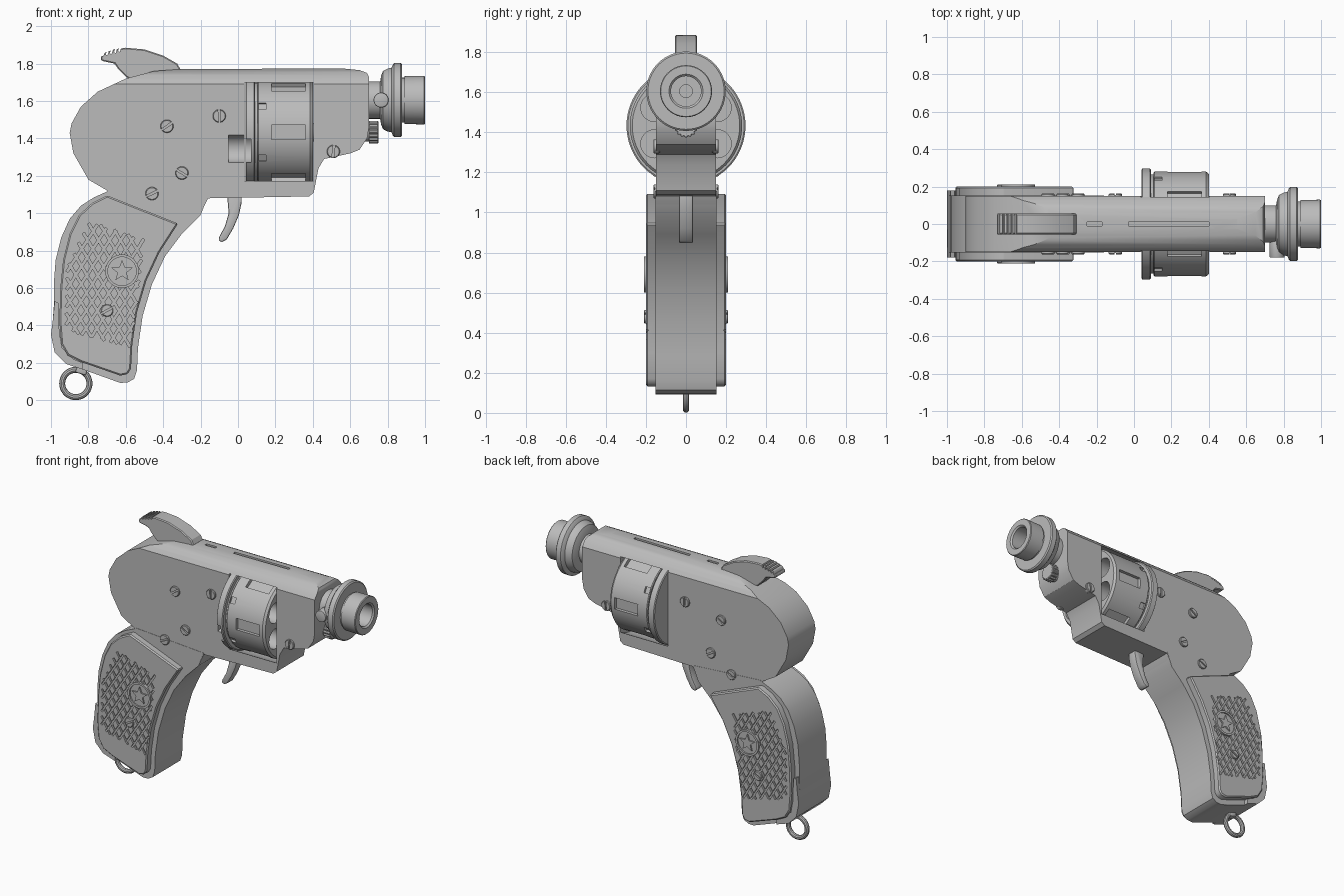
import bpy, bmesh, math
from mathutils import Vector

cube = bpy.data.objects.get("Cube")
if cube:
    bpy.data.objects.remove(cube, do_unlink=True)

metal = bpy.data.materials.new("plain grey")
metal.use_nodes = True
metal.diffuse_color = (0.5, 0.5, 0.5, 1)
metal.node_tree.nodes["Principled BSDF"].inputs["Base Color"].default_value = (0.5, 0.5, 0.5, 1)


def activate(obj):
    bpy.ops.object.select_all(action='DESELECT')
    obj.select_set(True)
    bpy.context.view_layer.objects.active = obj


def finish(name, bm):
    bmesh.ops.recalc_face_normals(bm, faces=bm.faces)
    mesh = bpy.data.meshes.new(name)
    bm.to_mesh(mesh)
    bm.free()
    mesh.materials.append(metal)
    obj = bpy.data.objects.new(name, mesh)
    bpy.context.collection.objects.link(obj)
    return obj


def prism(name, points, t0, t1, axis='y'):
    """Extrude an outline along y (points are x, z) or x (points are y, z)."""
    bm = bmesh.new()
    place = (lambda a, b, t: (a, t, b)) if axis == 'y' else (lambda a, b, t: (t, a, b))
    low, high = [[bm.verts.new(place(a, b, t)) for a, b in points] for t in (t0, t1)]
    bm.faces.new(low)
    bm.faces.new(high)
    n = len(points)
    for i in range(n):
        j = (i + 1) % n
        bm.faces.new((low[i], low[j], high[j], high[i]))
    return finish(name, bm)


def circle(a, b, r, n=32, inner=None):
    """Circle outline, or a star / gear when inner is given."""
    out = []
    for i in range(n):
        ang = math.pi / 2 + math.tau * i / n
        rad = inner if inner and i % 2 else r
        out.append((a + rad * math.cos(ang), b + rad * math.sin(ang)))
    return out


def bar(a, b, length, width, angle):
    """Rotated rectangle outline."""
    c, s = math.cos(angle), math.sin(angle)
    corners = [(-1, -1), (1, -1), (1, 1), (-1, 1)]
    return [(a + c * u * length / 2 - s * v * width / 2,
             b + s * u * length / 2 + c * v * width / 2) for u, v in corners]


def lathe(name, profile, z, n=48):
    """Turn a closed (x, radius) profile about the x axis at height z."""
    bm = bmesh.new()
    rings = [[bm.verts.new((x, r * math.cos(math.tau * i / n), z + r * math.sin(math.tau * i / n)))
              for i in range(n)] for x, r in profile]
    for a, b in zip(rings, rings[1:]):
        for i in range(n):
            j = (i + 1) % n
            bm.faces.new((a[i], a[j], b[j], b[i]))
    bm.faces.new(rings[0])
    bm.faces.new(rings[-1])
    return finish(name, bm)


def cut(target, cutters, operation='DIFFERENCE'):
    activate(cutters[0])
    if len(cutters) > 1:
        for c in cutters:
            c.select_set(True)
        bpy.ops.object.join()
    cutter = bpy.context.view_layer.objects.active
    cutter.hide_render = True
    activate(target)
    mod = target.modifiers.new("cut", 'BOOLEAN')
    mod.operation, mod.solver, mod.object = operation, 'EXACT', cutter
    bpy.ops.object.modifier_apply(modifier=mod.name)
    bpy.data.objects.remove(cutter, do_unlink=True)


def soften(obj, width, segments=2):
    activate(obj)
    mod = obj.modifiers.new("bevel", 'BEVEL')
    mod.width, mod.segments, mod.angle_limit = width, segments, math.radians(40)
    bpy.ops.object.modifier_apply(modifier=mod.name)


# Frame: side outline trimmed by a round-topped section
frame = prism("frame", [
    (0.70, 1.73), (0.69, 1.75), (0.65, 1.765), (0.55, 1.775), (-0.31, 1.77), (-0.45, 1.76),
    (-0.6, 1.72), (-0.75, 1.65), (-0.84, 1.57), (-0.89, 1.48), (-0.9, 1.43), (-0.88, 1.32),
    (-0.8, 1.18), (-0.68, 1.11), (-0.32, 0.96), (-0.25, 0.94), (-0.2, 1.0), (-0.16, 1.08),
    (0.38, 1.09), (0.405, 1.11), (0.43, 1.24), (0.46, 1.29), (0.6, 1.32), (0.65, 1.34),
    (0.69, 1.4), (0.70, 1.46)], -0.16, 0.16)
arc = [(0.173 * math.sin(a), 1.604 + 0.173 * math.cos(a))
       for a in [math.radians(60 - 10 * i) for i in range(13)]]
cut(frame, [prism("section", [(0.15, 0.8)] + arc + [(-0.15, 0.8)], -1, 1, 'x')], 'INTERSECT')
AXIS = 1.433
cut(frame, [prism("drum_space", circle(0, AXIS, 0.302, 64), 0.035, 0.405, 'x')])
cut(frame, [prism("loading_groove", circle(-0.165, 1.345, 0.075), -0.05, 0.06, 'x')])
cut(frame, [prism("sight_slot", bar(0.0, 1.78, 0.02, 0.04, 0), -0.03, 0.4, 'x'),
            prism("hammer_slot", bar(0.0, 1.78, 0.02, 0.04, 0), -0.25, -0.17, 'x')])

# Drum with chambers, side windows and notches
drum = lathe("drum", [(0.04, 0.29), (0.045, 0.297), (0.085, 0.297), (0.09, 0.29), (0.09, 0.265),
                      (0.105, 0.265), (0.105, 0.275), (0.11, 0.28), (0.385, 0.28), (0.4, 0.268)],
             AXIS, 72)
chambers, windows, notches = [], [], []
for k in range(6):
    a = math.tau * k / 6
    b = a + math.pi / 6
    chambers.append(prism("chamber", circle(0.18 * math.cos(b), AXIS + 0.18 * math.sin(b), 0.07),
                          0.15, 0.5, 'x'))
    windows.append(prism("window", bar(0.28 * math.cos(a), AXIS + 0.28 * math.sin(a), 0.05, 0.08, a),
                         0.18, 0.36, 'x'))
    notches.append(prism("notch", bar(0.28 * math.cos(b), AXIS + 0.28 * math.sin(b), 0.03, 0.04, b),
                         0.11, 0.15, 'x'))
for group in (chambers, windows, notches):
    cut(drum, group)
cut(drum, [prism("loading_groove", circle(-0.24, 1.345, 0.075), 0.0, 0.07, 'x')])
prism("drum_pin", circle(0, AXIS, 0.05), 0.38, 0.72, 'x')
soften(prism("pin_knob", circle(0, AXIS, 0.062, 32, 0.052), 0.70, 0.75, 'x'), 0.003, 1)

# Barrel with flared muzzle and stepped bore
Z = 1.605
lathe("barrel", [(0.66, 0.1), (0.76, 0.1), (0.765, 0.13), (0.775, 0.155), (0.80, 0.168),
                 (0.82, 0.172), (0.828, 0.19), (0.835, 0.198), (0.87, 0.198), (0.877, 0.19),
                 (0.877, 0.12), (0.89, 0.12), (0.89, 0.128), (0.995, 0.13), (1.0, 0.126),
                 (1.0, 0.085), (0.99, 0.075), (0.88, 0.075), (0.88, 0.032), (0.8, 0.032)], Z, 56)
soften(prism("barrel_button", circle(0.765, Z, 0.04), -0.18, -0.08), 0.006)

# Hammer with thumb grooves
hammer = prism("hammer", [
    (-0.73, 1.815), (-0.735, 1.835), (-0.71, 1.86), (-0.66, 1.877), (-0.6, 1.885), (-0.5, 1.876),
    (-0.4, 1.843), (-0.325, 1.8), (-0.305, 1.765), (-0.4, 1.7), (-0.55, 1.7), (-0.6, 1.73),
    (-0.64, 1.77), (-0.66, 1.8)], -0.055, 0.055)
soften(hammer, 0.006, 1)
cut(hammer, [prism("groove", bar(-0.72 + 0.022 * i, 1.855 + 0.006 * i, 0.01, 0.03, -0.3), -0.1, 0.1)
             for i in range(5)])

# Trigger and guard
guard = prism("trigger_guard", circle(-0.02, 0.97, 0.225, 48), -0.05, 0.05)
cut(guard, [prism("opening", circle(-0.02, 0.97, 0.182, 48), -0.1, 0.1),
            prism("upper", bar(-0.02, 1.3, 0.6, 0.4, 0), -0.1, 0.1)])
soften(guard, 0.006)
soften(prism("trigger", [
    (-0.06, 1.12), (0.02, 1.12), (0.02, 1.06), (0.005, 0.99), (-0.025, 0.92), (-0.06, 0.86),
    (-0.085, 0.845), (-0.105, 0.855), (-0.1, 0.875), (-0.07, 0.93), (-0.05, 1.0)],
    -0.035, 0.035), 0.008)

# Grip core and thicker heel of the back strap
prism("grip_core", [
    (-0.68, 1.125), (-0.77, 1.085), (-0.84, 1.04), (-0.9, 0.97), (-0.945, 0.87), (-0.975, 0.75),
    (-0.985, 0.62), (-0.985, 0.5), (-0.995, 0.36), (-0.975, 0.26), (-0.92, 0.2), (-0.83, 0.165),
    (-0.63, 0.093), (-0.59, 0.095), (-0.555, 0.115), (-0.54, 0.16), (-0.535, 0.28), (-0.51, 0.45),
    (-0.46, 0.62), (-0.39, 0.77), (-0.3, 0.89), (-0.2, 0.99), (-0.16, 1.09)], -0.152, 0.152)
prism("back_strap_heel", [
    (-0.98, 0.53), (-0.96, 0.52), (-0.955, 0.36), (-0.94, 0.28), (-0.88, 0.22), (-0.83, 0.2),
    (-0.83, 0.165), (-0.92, 0.195), (-0.98, 0.255), (-1.0, 0.35), (-0.99, 0.43)], -0.18, 0.18)

# Checkered grip panels, medallions and screws on both sides
FIELD = [Vector(p) for p in [(-0.8, 0.96), (-0.92, 0.7), (-0.92, 0.37), (-0.57, 0.28), (-0.5, 0.86)]]


def in_field(p):
    edges = zip(FIELD, FIELD[1:] + FIELD[:1])
    return all((b - a).cross(p - a) > 0 for a, b in edges)


def grooves(angle, y0, y1):
    d = Vector((math.cos(angle), math.sin(angle)))
    side = Vector((-d.y, d.x))
    out = []
    for i in range(-12, 13):
        base = Vector((-0.72, 0.62)) + side * 0.05 * i
        hits = [t / 100 for t in range(-60, 61) if in_field(base + d * t / 100)]
        if len(hits) > 4:
            mid = base + d * (hits[0] + hits[-1]) / 2
            out.append(prism("groove", bar(mid.x, mid.y, hits[-1] - hits[0], 0.014, angle), y0, y1))
    return out


def screw(name, x, z, s, base, r, angle):
    head = prism(name, circle(x, z, r, 24), s * (base - 0.02), s * (base + 0.013))
    soften(head, 0.004, 1)
    cut(head, [prism("slot", bar(x, z, 0.1, 0.01, angle), s * (base + 0.004), s * (base + 0.05))])


for s, label in ((-1, "right"), (1, "left")):
    panel = prism(label + "_grip_panel", [
        (-0.7, 1.095), (-0.78, 1.055), (-0.85, 0.99), (-0.9, 0.89), (-0.935, 0.75), (-0.95, 0.6),
        (-0.955, 0.42), (-0.945, 0.3), (-0.91, 0.24), (-0.84, 0.205), (-0.63, 0.132), (-0.59, 0.14),
        (-0.572, 0.17), (-0.565, 0.3), (-0.54, 0.47), (-0.49, 0.64), (-0.42, 0.79), (-0.32, 0.945)],
        s * 0.14, s * 0.2)
    soften(panel, 0.008, 1)
    for angle in (57, 121):
        cut(panel, grooves(math.radians(angle), s * 0.188, s * 0.22))
    medal = prism(label + "_medallion", circle(-0.62, 0.69, 0.09, 40), s * 0.185, s * 0.21)
    cut(medal, [prism("hollow", circle(-0.62, 0.69, 0.076, 40), s * 0.2, s * 0.23)])
    prism(label + "_medallion_star", circle(-0.62, 0.69, 0.06, 10, 0.026), s * 0.19, s * 0.21)
    screw(label + "_grip_screw", -0.7, 0.48, s, 0.197, 0.033, 0.5)
    for i, (x, z) in enumerate([(-0.38, 1.465), (-0.1, 1.52), (-0.3, 1.215), (-0.46, 1.105),
                                (0.51, 1.33)]):
        screw(label + "_frame_screw", x, z, s, 0.15, 0.035, 0.6 + i)

# Lanyard ring and stud
bpy.ops.mesh.primitive_torus_add(location=(-0.867, 0, 0.09), rotation=(math.pi / 2, 0, 0),
                                 major_radius=0.073, minor_radius=0.016,
                                 major_segments=36, minor_segments=10)
ring = bpy.context.object
ring.name = "lanyard_ring"
ring.data.materials.append(metal)
soften(prism("lanyard_stud", bar(-0.835, 0.165, 0.06, 0.05, -0.3), -0.025, 0.025), 0.008)

# Smooth rounded surfaces, keep edges crisp
for obj in bpy.context.scene.objects:
    if obj.type == 'MESH':
        activate(obj)
        bpy.ops.object.shade_smooth_by_angle(angle=math.radians(30))
